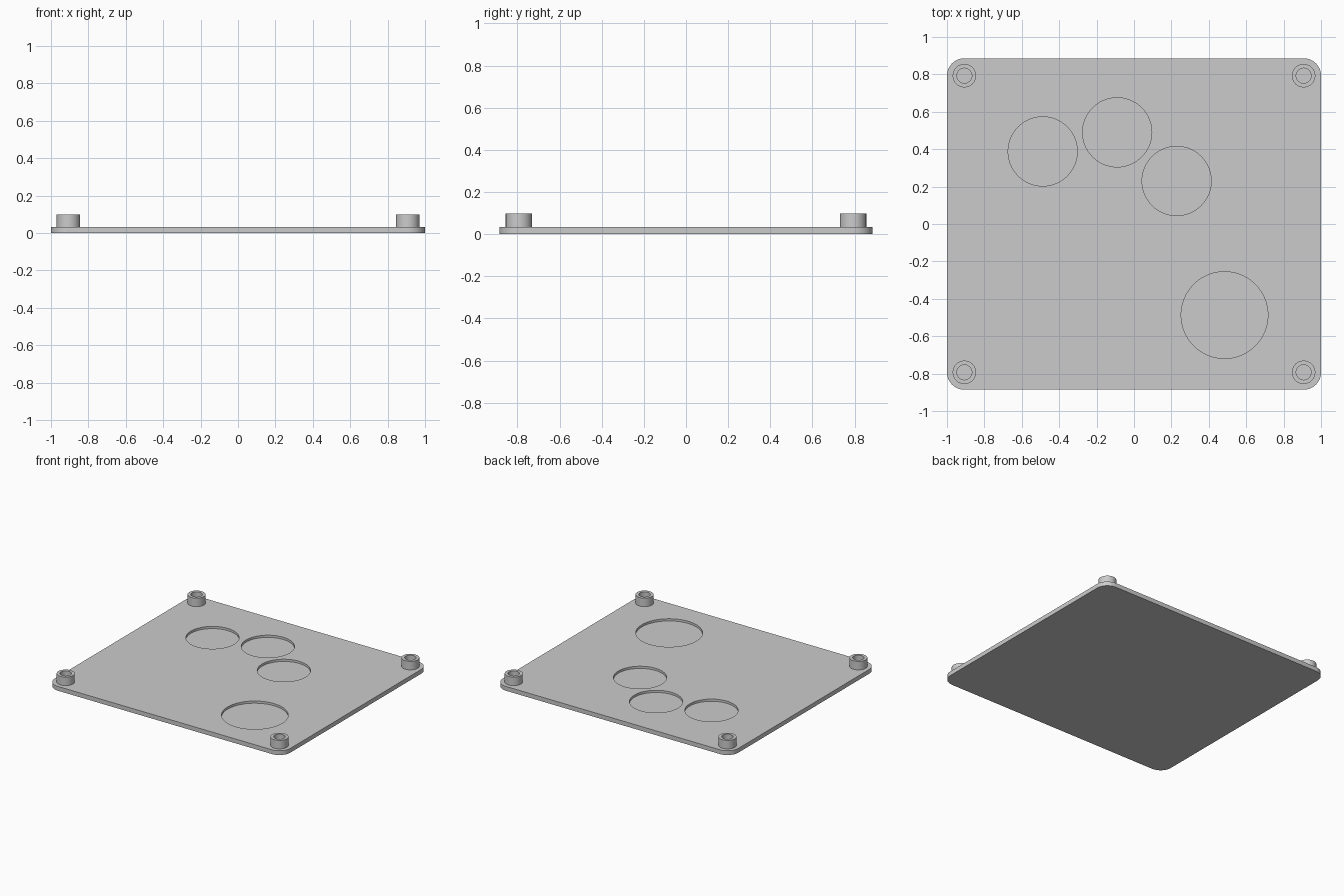
import bpy, bmesh, math

old = bpy.data.objects.get("Cube")
if old:
    bpy.data.objects.remove(old, do_unlink=True)

HALF_X, HALF_Y, CORNER = 1.0, 0.886, 0.093
PLATE_TOP, POST_TOP = 0.033, 0.098
POST_R, BORE_R = 0.0625, 0.04
RECESS_FLOOR = 0.016

grey = bpy.data.materials.new("light grey plastic")
grey.use_nodes = True
colour = (0.6, 0.6, 0.6, 1)
grey.diffuse_color = colour
grey.node_tree.nodes["Principled BSDF"].inputs["Base Color"].default_value = colour


def arc(cx, cy, r, start, end, steps):
    """Points along an arc, both ends included."""
    angles = [start + (end - start) * i / steps for i in range(steps + 1)]
    return [(cx + r * math.cos(a), cy + r * math.sin(a)) for a in angles]


def make_object(name, bm):
    bmesh.ops.recalc_face_normals(bm, faces=bm.faces)
    mesh = bpy.data.meshes.new(name)
    bm.to_mesh(mesh)
    bm.free()
    obj = bpy.data.objects.new(name, mesh)
    bpy.context.collection.objects.link(obj)
    mesh.materials.append(grey)
    return obj


def prism(name, outline, z0, z1):
    """Extrude a closed outline from z0 up to z1."""
    bm = bmesh.new()
    face = bm.faces.new([bm.verts.new((x, y, z0)) for x, y in outline])
    result = bmesh.ops.extrude_face_region(bm, geom=[face])
    top = [v for v in result["geom"] if isinstance(v, bmesh.types.BMVert)]
    bmesh.ops.translate(bm, verts=top, vec=(0, 0, z1 - z0))
    return make_object(name, bm)


def select_only(obj):
    bpy.ops.object.select_all(action='DESELECT')
    obj.select_set(True)
    bpy.context.view_layer.objects.active = obj


def smooth(obj):
    select_only(obj)
    bpy.ops.object.shade_smooth_by_angle(angle=math.radians(30))


# Base plate with rounded corners
outline = []
for i, (sx, sy) in enumerate([(1, 1), (-1, 1), (-1, -1), (1, -1)]):
    start = i * math.pi / 2
    outline += arc(sx * (HALF_X - CORNER), sy * (HALF_Y - CORNER), CORNER,
                   start, start + math.pi / 2, 16)
plate = prism("base_plate", outline, 0, PLATE_TOP)

# Shallow round recesses: three small, one large
recesses = [(-0.488, 0.388, 0.185), (-0.09, 0.49, 0.185),
            (0.228, 0.23, 0.185), (0.484, -0.487, 0.232)]
for x, y, r in recesses:
    circle = arc(x, y, r, 0, math.tau, 64)[:-1]
    cutter = prism("recess_cutter", circle, RECESS_FLOOR, PLATE_TOP + 0.1)
    cutter.hide_render = True
    mod = plate.modifiers.new("recess", 'BOOLEAN')
    mod.operation, mod.solver, mod.object = 'DIFFERENCE', 'EXACT', cutter
    select_only(plate)
    bpy.ops.object.modifier_apply(modifier=mod.name)
    bpy.data.objects.remove(cutter, do_unlink=True)
smooth(plate)


# Hollow corner posts, turned from a ring profile
def corner_post(name, x, y):
    bm = bmesh.new()
    profile = [(POST_R, PLATE_TOP), (POST_R, POST_TOP),
               (BORE_R, POST_TOP), (BORE_R, PLATE_TOP)]
    verts = [bm.verts.new((r, 0, z)) for r, z in profile]
    edges = [bm.edges.new(pair) for pair in zip(verts, verts[1:])]
    bmesh.ops.spin(bm, geom=verts + edges, cent=(0, 0, 0), axis=(0, 0, 1),
                   angle=math.tau, steps=48)
    bmesh.ops.remove_doubles(bm, verts=bm.verts, dist=0.0001)
    post = make_object(name, bm)
    post.location = (x, y, 0)
    smooth(post)


for side, sx in (("left", 1), ("right", -1)):
    for end, sy in (("front", -1), ("back", 1)):
        corner_post(f"{end}_{side}_post", sx * (HALF_X - CORNER), sy * (HALF_Y - CORNER))
